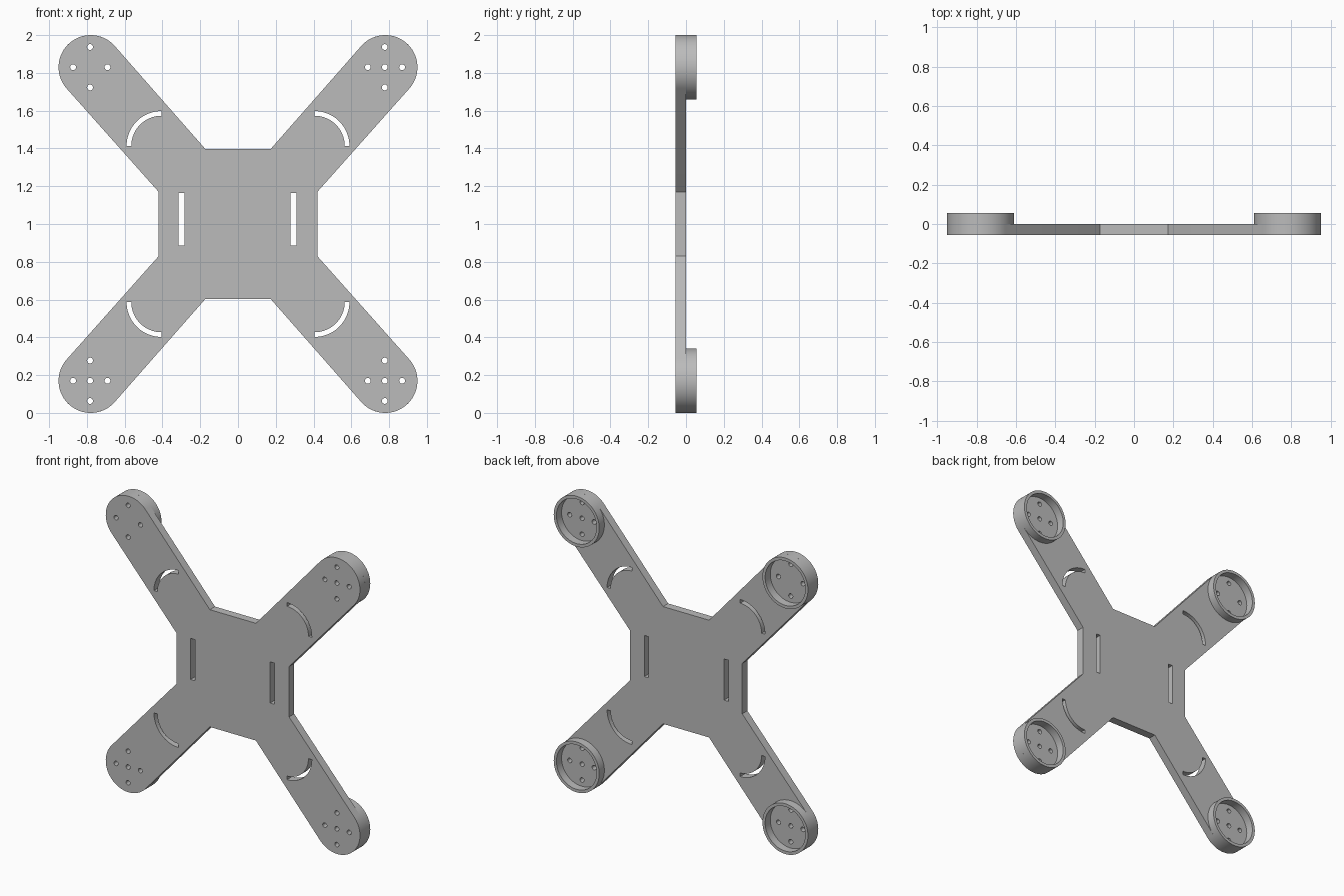
import bpy, bmesh
from math import sin, cos, pi, atan2, radians
from mathutils import Matrix

cube = bpy.data.objects.get("Cube")
if cube:
    bpy.data.objects.remove(cube)

grey = bpy.data.materials.new("frame grey")
grey.use_nodes = True
grey.diffuse_color = (0.5, 0.5, 0.5, 1)
grey.node_tree.nodes["Principled BSDF"].inputs["Base Color"].default_value = (0.5, 0.5, 0.5, 1)

MOUNT_X, MOUNT_Z, MOUNT_R = 0.78, 0.83, 0.17
THICK = 0.055


def arc(cx, cz, r, start, end, n):
    return [(cx + r * cos(start + (end - start) * i / n),
             cz + r * sin(start + (end - start) * i / n)) for i in range(n + 1)]


def circle(cx, cz, r, n):
    return arc(cx, cz, r, 0, 2 * pi, n)[:-1]


def mirror(points, sx, sz):
    return [(sx * x, sz * z) for x, z in points]


def extruded(name, loops, y_front, y_back):
    """Solid from nested outlines in the x-z plane; inner loops become holes."""
    curve = bpy.data.curves.new(name + " outline", "CURVE")
    curve.dimensions = "2D"
    curve.fill_mode = "BOTH"
    curve.extrude = (y_back - y_front) / 2
    for loop in loops:
        spline = curve.splines.new("POLY")
        spline.points.add(len(loop) - 1)
        for point, (x, z) in zip(spline.points, loop):
            point.co = (x, z, 0, 1)
        spline.use_cyclic_u = True
    helper = bpy.data.objects.new(name + " outline", curve)
    bpy.context.collection.objects.link(helper)
    bpy.context.view_layer.update()
    evaluated = helper.evaluated_get(bpy.context.evaluated_depsgraph_get())
    mesh = bpy.data.meshes.new_from_object(evaluated)
    bpy.data.objects.remove(helper)
    bpy.data.curves.remove(curve)

    # Stand the outline upright and weld caps to walls
    place = Matrix.Translation((0, (y_front + y_back) / 2, 1))
    mesh.transform(place @ Matrix.Rotation(pi / 2, 4, "X"))
    bm = bmesh.new()
    bm.from_mesh(mesh)
    bmesh.ops.remove_doubles(bm, verts=bm.verts, dist=0.0001)
    bmesh.ops.recalc_face_normals(bm, faces=bm.faces)
    bm.to_mesh(mesh)
    bm.free()
    mesh.materials.clear()
    mesh.materials.append(grey)
    obj = bpy.data.objects.new(name, mesh)
    bpy.context.collection.objects.link(obj)
    bpy.ops.object.select_all(action="DESELECT")
    obj.select_set(True)
    bpy.context.view_layer.objects.active = obj
    bpy.ops.object.shade_smooth_by_angle(angle=radians(30))
    return obj


# Outline of one quarter: body corner, rounded arm end, body corner
tilt = atan2(0.74, 0.672)
quarter = [(0.42, 0.17)]
quarter += arc(MOUNT_X, MOUNT_Z, MOUNT_R, tilt - pi / 2, tilt + pi / 2, 40)
quarter += [(0.172, 0.396)]
outline = (quarter + mirror(quarter, -1, 1)[::-1]
           + mirror(quarter, -1, -1) + mirror(quarter, 1, -1)[::-1])
loops = [outline]

# Strap slots in the body
for cx in (-0.3, 0.295):
    loops.append([(cx - 0.016, -0.114), (cx + 0.016, -0.114),
                  (cx + 0.016, 0.164), (cx - 0.016, 0.164)])

# Curved slot and screw holes on each arm
slot = (arc(0.405, 0.413, 0.185, 0, pi / 2, 24)
        + arc(0.405, 0.413, 0.16, pi / 2, 0, 24))
corners = [(sx, sz) for sx in (-1, 1) for sz in (-1, 1)]
for sx, sz in corners:
    loops.append(mirror(slot, sx, sz))
    cx, cz = sx * MOUNT_X - 0.003, sz * MOUNT_Z
    holes = [(-0.09, 0), (0.092, 0), (0, 0.107), (0, -0.107), (0, 0)]
    if (sx, sz) == (-1, 1):
        holes.pop()  # this mount has no centre hole
    for dx, dz in holes:
        loops.append(circle(cx + dx, cz + dz, 0.0155, 20))

extruded("frame_plate", loops, -THICK, 0)

# Raised motor guard rings on the back
for sx, sz in corners:
    name = ("upper" if sz > 0 else "lower") + ("_left" if sx > 0 else "_right")
    cx, cz = sx * MOUNT_X, sz * MOUNT_Z
    extruded(name + "_motor_ring",
             [circle(cx, cz, MOUNT_R, 80), circle(cx, cz, 0.15, 80)], 0, THICK)
